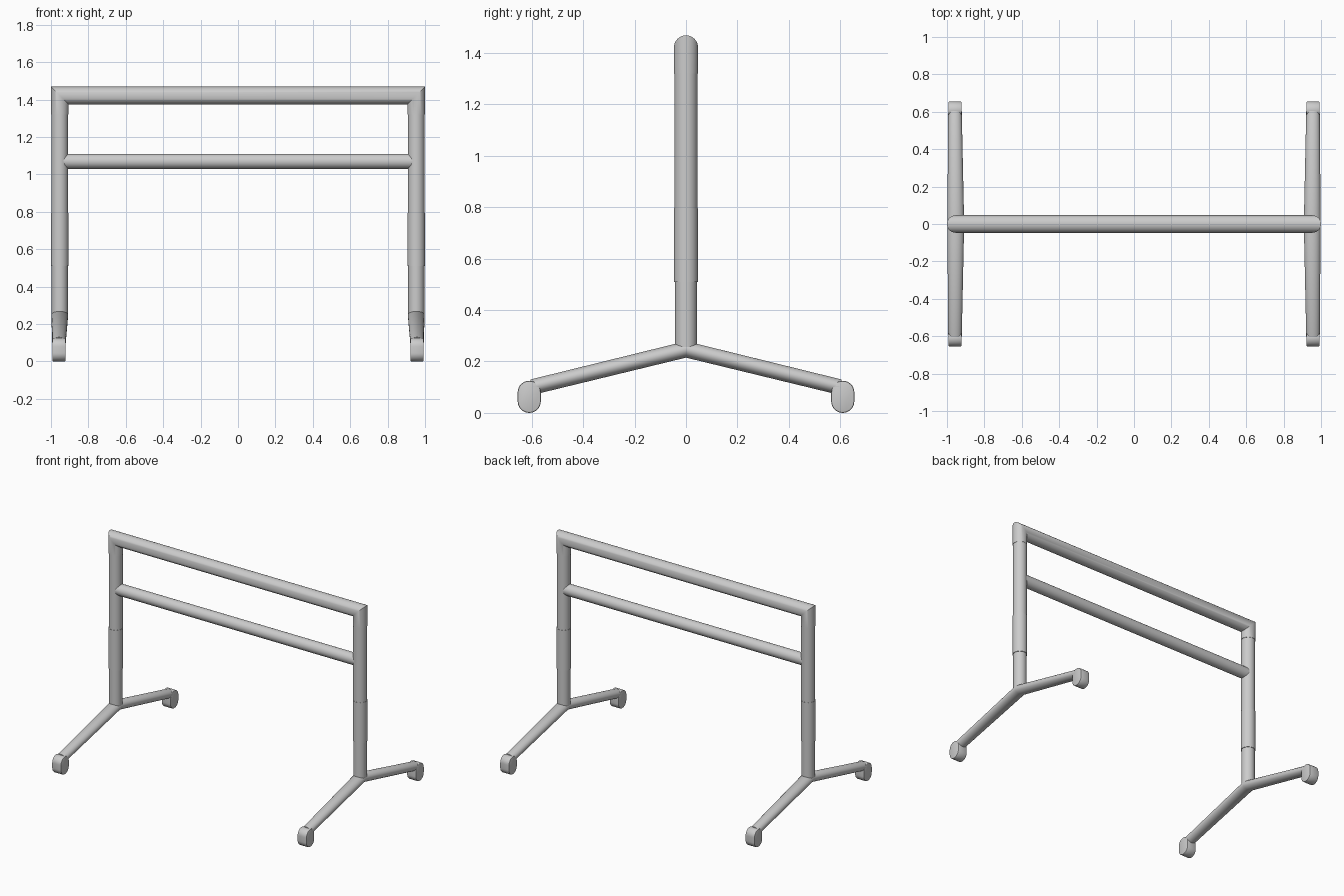
import bpy, bmesh
from math import pi, cos, sin, radians
from mathutils import Vector

if "Cube" in bpy.data.objects:
    bpy.data.objects.remove(bpy.data.objects["Cube"])

POST_X = 0.953
SIDES = 32


def finish(bm, name, mirror=(False, False)):
    bmesh.ops.recalc_face_normals(bm, faces=bm.faces[:])
    mesh = bpy.data.meshes.new(name)
    bm.to_mesh(mesh)
    bm.free()
    ob = bpy.data.objects.new(name, mesh)
    bpy.context.collection.objects.link(ob)
    bpy.ops.object.select_all(action='DESELECT')
    ob.select_set(True)
    bpy.context.view_layer.objects.active = ob
    bpy.ops.object.shade_smooth_by_angle(angle=radians(30))
    if any(mirror):
        mod = ob.modifiers.new("Mirror", 'MIRROR')
        mod.use_axis = (mirror[0], mirror[1], False)
        mod.use_mirror_merge = False
    return ob


def loft(name, rings, mirror=(False, False)):
    """Tube through elliptical rings, each given as (centre, half axis u, half axis v)."""
    bm = bmesh.new()
    loops = []
    for c, u, v in rings:
        c, u, v = Vector(c), Vector(u), Vector(v)
        loops.append([bm.verts.new(c + u * cos(2 * pi * i / SIDES) + v * sin(2 * pi * i / SIDES))
                      for i in range(SIDES)])
    for a, b in zip(loops, loops[1:]):
        for i in range(SIDES):
            j = (i + 1) % SIDES
            bm.faces.new((a[i], a[j], b[j], b[i]))
    bm.faces.new(loops[0])
    bm.faces.new(loops[-1])
    return finish(bm, name, mirror)


def post(name, z0, z1, r):
    return loft(name, [((POST_X, 0, z), (r, 0, 0), (0, r, 0)) for z in (z0, z1)], (True, False))


# Top rail with mitred corners that drop over the posts
R = 0.047
loft("top_rail", [((sx * POST_X, 0, z), (sx * R, 0, up), (0, R, 0))
                  for sx, z, up in ((-1, 1.32, 0), (-1, 1.422, R), (1, 1.422, R), (1, 1.32, 0))])

# Lower cross rail running into both posts
loft("cross_rail", [((x, 0, 1.07), (0, 0.04, 0), (0, 0, 0.04)) for x in (-POST_X, POST_X)])

# Telescopic uprights
post("upper_post", 0.78, 1.33, 0.045)
post("post_sleeve", 0.51, 0.795, 0.047)
post("lower_post", 0.245, 0.52, 0.043)

# Sloping base legs, tapering in plan towards the feet
loft("base_leg", [((0.957, -0.605, 0.099), (0.036, 0, 0), (0, 0, 0.031)),
                  ((POST_X, 0, 0.247), (0.045, 0, 0), (0, 0, 0.032)),
                  ((0.957, 0.605, 0.099), (0.036, 0, 0), (0, 0, 0.031))], (True, False))

# Flat-sided rounded feet
bm = bmesh.new()
outline = []
for zc, start in ((0.08, 0), (0.045, pi)):
    for i in range(17):
        a = start + pi * i / 16
        outline.append((0.61 + 0.045 * cos(a), zc + 0.045 * sin(a)))
face = bm.faces.new([bm.verts.new((0.921, y, z)) for y, z in outline])
ext = bmesh.ops.extrude_face_region(bm, geom=[face])
bmesh.ops.translate(bm, vec=(0.072, 0, 0),
                    verts=[g for g in ext["geom"] if isinstance(g, bmesh.types.BMVert)])
rims = [e for e in bm.edges if abs(e.verts[0].co.x - e.verts[1].co.x) < 1e-5]
bmesh.ops.bevel(bm, geom=rims, offset=0.006, segments=2, affect='EDGES', profile=0.5)
finish(bm, "foot", (True, True))
